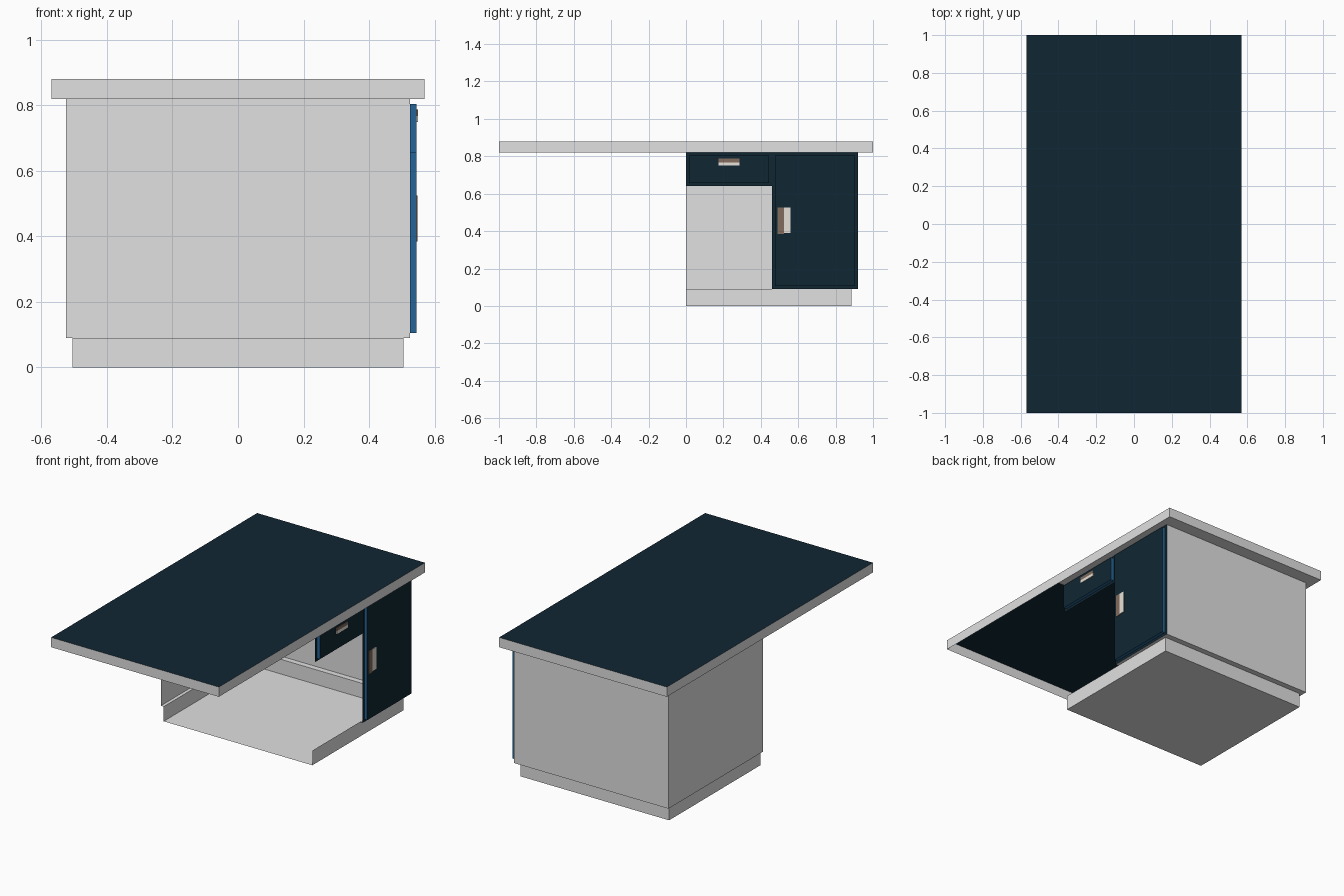
import bpy
import bmesh
from mathutils import Vector

if "Cube" in bpy.data.objects:
    bpy.data.objects.remove(bpy.data.objects["Cube"], do_unlink=True)


def material(name, rgb):
    mat = bpy.data.materials.new(name)
    mat.use_nodes = True
    mat.diffuse_color = (*rgb, 1)
    mat.node_tree.nodes["Principled BSDF"].inputs["Base Color"].default_value = (*rgb, 1)
    return mat


grey = material("light grey", (0.75, 0.75, 0.75))
navy = material("dark navy", (0.005, 0.02, 0.033))
blue = material("blue edge", (0.018, 0.13, 0.31))
brown = material("brown", (0.23, 0.15, 0.11))
cream = material("cream", (0.92, 0.87, 0.79))

DIRECTIONS = {"+x": (1, 0, 0), "-x": (-1, 0, 0), "+y": (0, 1, 0),
              "-y": (0, -1, 0), "+z": (0, 0, 1), "-z": (0, 0, -1)}


def shell(name, low, high, mat, skip="", accent=None, accent_side=""):
    """Box between two corners, with open sides and an accent-coloured side."""
    low, high = Vector(low), Vector(high)
    bm = bmesh.new()
    bmesh.ops.create_cube(bm, size=1)
    for v in bm.verts:
        v.co = Vector(((low[i] + high[i]) / 2 + v.co[i] * (high[i] - low[i]) for i in range(3)))
    bm.normal_update()
    unwanted = []
    for face in bm.faces:
        side = max(DIRECTIONS, key=lambda d: face.normal.dot(Vector(DIRECTIONS[d])))
        if side in skip.split():
            unwanted.append(face)
        if accent and side == accent_side:
            face.material_index = 1
    bmesh.ops.delete(bm, geom=unwanted, context="FACES")
    return finish(name, bm, [mat, accent] if accent else [mat])


def sheet(name, corners, mat):
    bm = bmesh.new()
    bm.faces.new([bm.verts.new(c) for c in corners])
    return finish(name, bm, [mat])


def finish(name, bm, mats):
    mesh = bpy.data.meshes.new(name)
    bm.to_mesh(mesh)
    bm.free()
    for m in mats:
        mesh.materials.append(m)
    obj = bpy.data.objects.new(name, mesh)
    bpy.context.collection.objects.link(obj)
    return obj


def ledge(name, x0, x1, y0, y1, z):
    """Downward-facing strip."""
    return sheet(name, [(x0, y0, z), (x0, y1, z), (x1, y1, z), (x1, y0, z)], grey)


BODY_X, BASE_X, TOP_X = 0.525, 0.505, 0.57
BODY_Y, BASE_Y, SPLIT_Y = 0.92, 0.885, 0.46
BASE_Z, BODY_Z, TOP_Z = 0.09, 0.82, 0.88

# Open-fronted plinth and cabinet walls
shell("plinth", (-BASE_X, 0, 0), (BASE_X, BASE_Y, BASE_Z), grey, "-y +z")
shell("cabinet_walls", (-BODY_X, 0, BASE_Z), (BODY_X, BODY_Y, BODY_Z), grey, "-y +x -z +z")

# Underside steps between plinth and cabinet
ledge("plinth_ledge_right", -BODY_X, -BASE_X, 0, BODY_Y, BASE_Z)
ledge("plinth_ledge_back", -BASE_X, BODY_X, BASE_Y, BODY_Y, BASE_Z)
ledge("plinth_ledge_left", BASE_X, BODY_X, SPLIT_Y, BASE_Y, BASE_Z)

# Overhanging worktop, hollow beneath
shell("worktop", (-TOP_X, -1, BODY_Z), (TOP_X, 1, TOP_Z), grey, "-z", navy, "+z")
ledge("worktop_ledge_right", -TOP_X, -BODY_X, 0, BODY_Y, BODY_Z)
ledge("worktop_ledge_left", BODY_X, TOP_X, 0, BODY_Y, BODY_Z)
ledge("worktop_ledge_back", -TOP_X, TOP_X, BODY_Y, 1, BODY_Z)


# Door and drawer: flat frame with a raised panel
def front_panel(name, y0, y1, z0, z1):
    x, edge = BODY_X, 0.016
    sheet(name + "_frame", [(x, y0, z0), (x, y1, z0), (x, y1, z1), (x, y0, z1)], navy)
    shell(name + "_panel", (x, y0 + edge, z0 + edge), (x + 0.02, y1 - edge, z1 - edge),
          blue, "-x", navy, "+x")


front_panel("drawer", 0, SPLIT_Y, 0.64, BODY_Z)
front_panel("door", SPLIT_Y, BODY_Y, BASE_Z, BODY_Z)


# Two-tone pulls
def pull_plate(name, y0, y1, z0, z1, mat, depth):
    x = BODY_X + 0.02
    shell(name, (x, y0, z0), (x + depth, y1, z1), mat, "-x")


pull_plate("drawer_pull_upper", 0.175, 0.285, 0.768, 0.787, brown, 0.004)
pull_plate("drawer_pull_lower", 0.175, 0.285, 0.75, 0.768, cream, 0.004)
pull_plate("door_pull_inner", 0.49, 0.525, 0.385, 0.525, brown, 0.003)
pull_plate("door_pull_outer", 0.525, 0.56, 0.39, 0.525, cream, 0.003)
